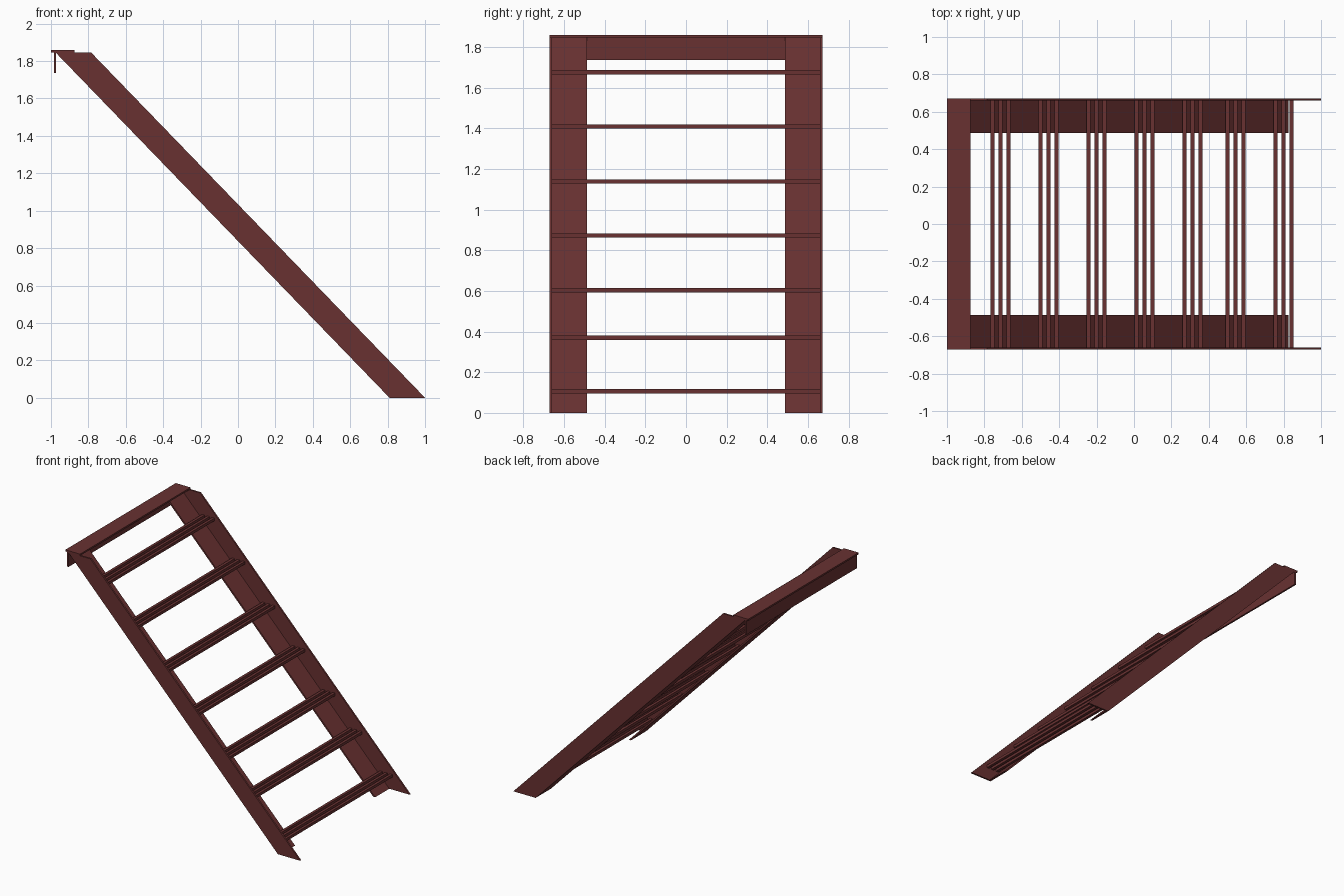
import bpy, bmesh

if "Cube" in bpy.data.objects:
    bpy.data.objects.remove(bpy.data.objects["Cube"])

steel = bpy.data.materials.new("dark red painted steel")
steel.diffuse_color = (0.14, 0.031, 0.031, 1)
steel.use_nodes = True
steel.node_tree.nodes["Principled BSDF"].inputs["Base Color"].default_value = steel.diffuse_color

SLOPE = 1.034          # rise per unit of run
TOP = 1.846            # height where the stringers are cut
HALF = 0.672           # half of the overall width
T = 0.013              # plate thickness


def prism(name, profile, y0, y1):
    """Extrude an x-z profile along y."""
    bm = bmesh.new()
    a = [bm.verts.new((x, y0, z)) for x, z in profile]
    b = [bm.verts.new((x, y1, z)) for x, z in profile]
    n = len(profile)
    bm.faces.new(a)
    bm.faces.new(b[::-1])
    for i in range(n):
        j = (i + 1) % n
        bm.faces.new((a[i], b[i], b[j], a[j]))
    bmesh.ops.recalc_face_normals(bm, faces=bm.faces)
    me = bpy.data.meshes.new(name)
    bm.to_mesh(me)
    bm.free()
    me.materials.append(steel)
    ob = bpy.data.objects.new(name, me)
    bpy.context.collection.objects.link(ob)
    return ob


def box(name, x0, x1, y0, y1, z0, z1):
    return prism(name, [(x0, z0), (x1, z0), (x1, z1), (x0, z1)], y0, y1)


def slanted(x0, x1):
    """Sloping strip cut level at the floor and at the top."""
    run = TOP / SLOPE
    return [(x0, 0), (x1, 0), (x1 - run, TOP), (x0 - run, TOP)]


# Angle-iron stringers: upright side plate plus inward flange along the underside
for side, s in (("left", -1), ("right", 1)):
    prism(side + "_stringer_web", slanted(0.81, 1.0), s * (HALF - T), s * HALF)
    prism(side + "_stringer_flange", slanted(0.81, 0.827), s * 0.487, s * (HALF - T))

# Top landing angle: level plate and hanging plate
box("top_plate", -1.0, -0.875, -HALF, HALF, TOP, 1.859)
box("top_hanging_plate", -0.985, -0.972, -HALF, HALF, 1.735, TOP)

# Treads, each made of three square bars
treads = [(0.80, 0.106), (0.543, 0.369), (0.313, 0.603), (0.056, 0.872),
          (-0.20, 1.138), (-0.457, 1.409), (-0.714, 1.675)]
R = 0.0105
for i, (x, z) in enumerate(treads, 1):
    for k in (-1, 0, 1):
        c = x + k * 0.043
        box(f"tread_{i}_bar_{k + 2}", c - R, c + R, -(HALF - T), HALF - T, z - R, z + R)
